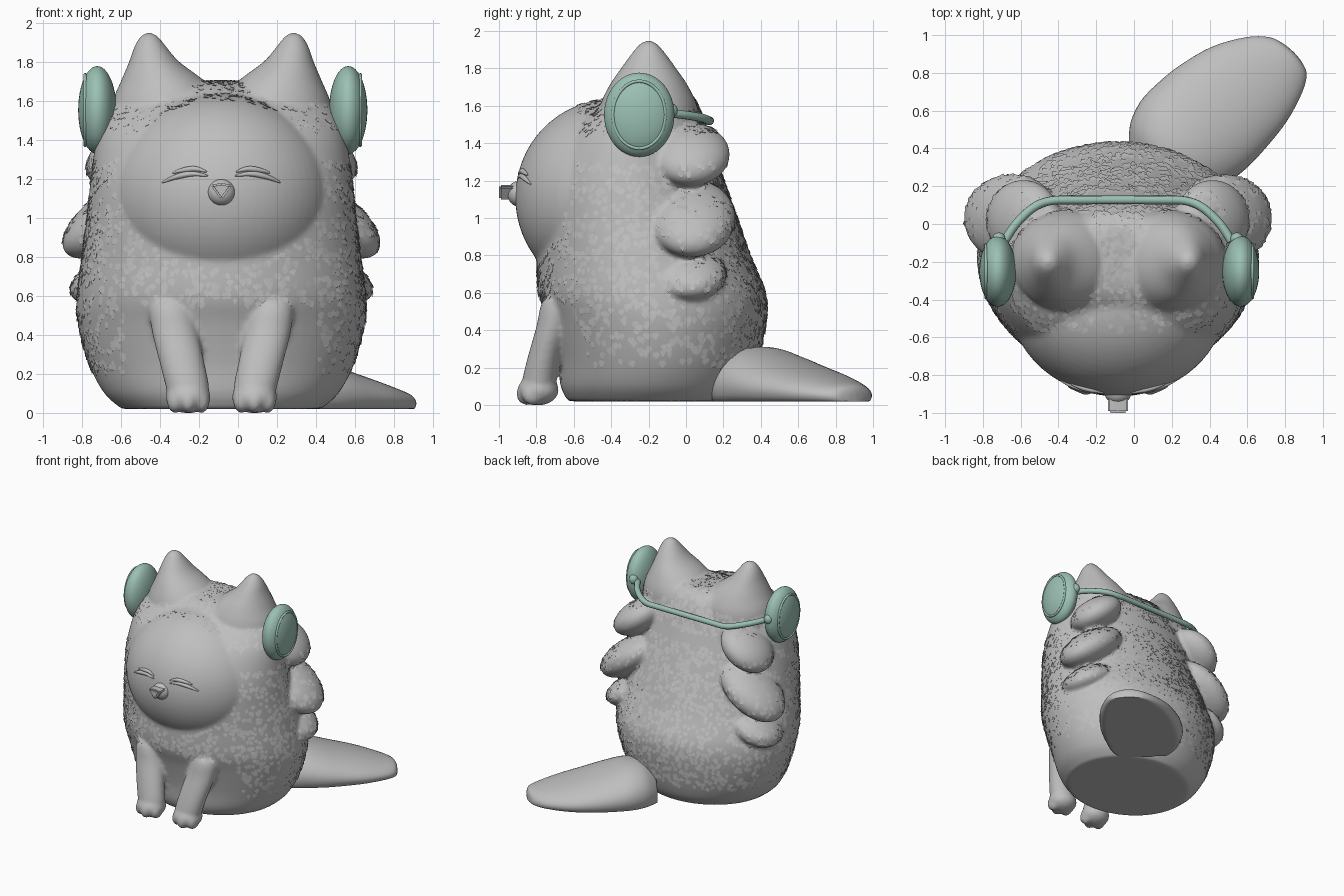
import bpy, bmesh, math, random
from mathutils import Vector
from mathutils.bvhtree import BVHTree

random.seed(4)
if "Cube" in bpy.data.objects:
    bpy.data.objects.remove(bpy.data.objects["Cube"])
CX = -0.085  # the body's own centre line


def material(name, rgb):
    m = bpy.data.materials.new(name)
    m.use_nodes = True
    m.diffuse_color = (*rgb, 1)
    m.node_tree.nodes["Principled BSDF"].inputs["Base Color"].default_value = (*rgb, 1)
    return m


GREY = material("fur grey", (0.52, 0.52, 0.52))
GREEN = material("sage green", (0.33, 0.53, 0.45))


def select(obs):
    bpy.ops.object.select_all(action="DESELECT")
    for ob in obs:
        ob.select_set(True)
    bpy.context.view_layer.objects.active = obs[0]


def finish(name, bm, mat=GREY, angle=60):
    bmesh.ops.recalc_face_normals(bm, faces=bm.faces)
    me = bpy.data.meshes.new(name)
    bm.to_mesh(me)
    bm.free()
    ob = bpy.data.objects.new(name, me)
    bpy.context.collection.objects.link(ob)
    me.materials.append(mat)
    select([ob])
    bpy.ops.object.shade_smooth_by_angle(angle=math.radians(angle))
    return ob


def smooth_path(rows, steps):
    """Catmull-Rom through rows of numbers."""
    rows = [Vector(r) for r in rows]
    out = []
    for i in range(len(rows) - 1):
        a, b, c, d = (rows[min(max(i + k, 0), len(rows) - 1)] for k in (-1, 0, 1, 2))
        for s in range(steps):
            t = s / steps
            out.append(0.5 * (2 * b + (c - a) * t + (2 * a - 5 * b + 4 * c - d) * t * t
                              + (3 * b - a - 3 * c + d) * t ** 3))
    return out + [rows[-1]]


def level_ring(s, a):
    """Horizontal ellipse: centre x, y, z, radius x, radius y."""
    return (s[0] + s[3] * math.cos(a), s[1] + s[4] * math.sin(a), s[2])


def tail_ring(s, a):
    """Upright ellipse across the tail, flattened underneath."""
    across = s[2] * math.cos(a) * math.sqrt(0.5)
    mid = 0.02 + 0.3 * (s[3] - 0.02)
    return (s[0] + across, s[1] - across, max(0.02, mid + (s[3] - mid) * math.sin(a)))


def loft(name, rows, ring=level_ring, steps=4, segs=48):
    bm = bmesh.new()
    rings = [[bm.verts.new(ring(s, math.tau * k / segs)) for k in range(segs)]
             for s in smooth_path(rows, steps)]
    for lo, hi in zip(rings, rings[1:]):
        for k in range(segs):
            j = (k + 1) % segs
            bm.faces.new((lo[k], lo[j], hi[j], hi[k]))
    bm.faces.new(rings[0])
    bm.faces.new(rings[-1])
    return finish(name, bm)


def ellipsoid(name, centre, radii, mat=GREY, lean=0.0, segs=32):
    """Sphere scaled to radii; lean slides its lower half along x."""
    bm = bmesh.new()
    bmesh.ops.create_uvsphere(bm, u_segments=segs, v_segments=segs // 2, radius=1)
    for v in bm.verts:
        z = v.co.z
        v.co = Vector(centre) + Vector([p * r for p, r in zip(v.co, radii)]) - Vector((lean * z, 0, 0))
    return finish(name, bm, mat)


def tube(name, points, radius, mat=GREY, taper=False):
    cu = bpy.data.curves.new(name, "CURVE")
    cu.dimensions = "3D"
    cu.bevel_depth, cu.bevel_resolution, cu.use_fill_caps = radius, 3, True
    path = smooth_path(points, 6)
    sp = cu.splines.new("POLY")
    sp.points.add(len(path) - 1)
    for i, (p, c) in enumerate(zip(sp.points, path)):
        p.co = (*c, 1)
        p.radius = 0.25 + math.sin(math.pi * i / (len(path) - 1)) if taper else 1
    ob = bpy.data.objects.new(name, cu)
    bpy.context.collection.objects.link(ob)
    cu.materials.append(mat)


# Body and head: height, half width, front, back
outline = [(0.02, 0.51, -0.63, 0.28), (0.1, 0.6, -0.67, 0.34), (0.25, 0.68, -0.69, 0.39),
           (0.45, 0.735, -0.74, 0.43), (0.6, 0.74, -0.79, 0.425), (0.8, 0.715, -0.8, 0.345),
           (1.0, 0.69, -0.81, 0.275), (1.2, 0.67, -0.79, 0.205), (1.4, 0.64, -0.7, 0.135),
           (1.53, 0.59, -0.59, 0.095), (1.62, 0.52, -0.46, 0.055), (1.67, 0.43, -0.38, 0.01),
           (1.695, 0.3, -0.3, -0.05), (1.7, 0.02, -0.19, -0.17)]
body = loft("body", [(CX, (f + b) / 2, z, w, (b - f) / 2) for z, w, f, b in outline], segs=72)

# Smooth round face
FACE_C, FACE_R = Vector((CX, -0.4, 1.11)), Vector((0.575, 0.513, 0.525))
fused = [body, ellipsoid("face", FACE_C, FACE_R, segs=64)]


def on_face(x, z):
    """Point on the front of the face, x measured from the centre line."""
    q = 1 - (x / FACE_R.x) ** 2 - ((z - FACE_C.z) / FACE_R.z) ** 2
    return (CX + x, FACE_C.y - FACE_R.y * math.sqrt(q), z)


# Muzzle and triangular nose
ellipsoid("muzzle", (CX, -0.895, 1.13), (0.07, 0.06, 0.068))
bm = bmesh.new()
corners = [(-0.058, 1.168), (0, 1.178), (0.058, 1.168), (0, 1.09)]
base = bm.faces.new([bm.verts.new((CX + x, -0.91, z)) for x, z in corners])
front = bmesh.ops.extrude_face_region(bm, geom=[base])["geom"]
bmesh.ops.translate(bm, vec=(0, -0.09, 0), verts=[g for g in front if isinstance(g, bmesh.types.BMVert)])
bmesh.ops.bevel(bm, geom=bm.edges[:], offset=0.01, segments=2, affect="EDGES")
finish("nose", bm)

for side, label in ((1, "left"), (-1, "right")):
    # Closed eye: lid fold above a lash line
    for part, pts, r in (("lash", [(0.07, 1.215), (0.15, 1.225), (0.23, 1.21), (0.305, 1.18)], 0.012),
                         ("eyelid", [(0.075, 1.235), (0.13, 1.25), (0.19, 1.245), (0.25, 1.23)], 0.012)):
        tube(f"{label}_{part}", [on_face(side * x, z) for x, z in pts], r, taper=True)

    # Ear
    ear = [(0.25, -0.2, 1.4, 0.33, 0.28), (0.268, -0.2, 1.58, 0.295, 0.265),
           (0.3, -0.2, 1.7, 0.215, 0.215), (0.345, -0.2, 1.8, 0.128, 0.148),
           (0.365, -0.2, 1.88, 0.08, 0.09), (0.37, -0.2, 1.93, 0.044, 0.047),
           (0.37, -0.2, 1.95, 0.01, 0.01)]
    fused.append(loft(f"{label}_ear", [(CX + side * x, y, z, a, b) for x, y, z, a, b in ear]))

    # Three overhanging ruffs down each flank
    for name, c, r, lean in (("upper", (0.5, 0.02, 1.34), (0.17, 0.215, 0.17), 0.1),
                             ("middle", (0.56, 0.03, 1.0), (0.2, 0.235, 0.21), 0.16),
                             ("lower", (0.58, 0.01, 0.7), (0.17, 0.21, 0.14), 0.1)):
        fused.append(ellipsoid(f"{label}_{name}_ruff", (CX + side * c[0], *c[1:]), r, lean=side * lean))

    # Front leg and three-toed paw
    leg = [(0.26, -0.64, 0.62, 0.05, 0.06), (0.26, -0.68, 0.55, 0.105, 0.09),
           (0.24, -0.71, 0.42, 0.117, 0.09), (0.2, -0.76, 0.25, 0.115, 0.088),
           (0.172, -0.785, 0.12, 0.11, 0.09), (0.17, -0.785, 0.04, 0.09, 0.07)]
    fused.append(loft(f"{label}_front_leg", [(CX + side * x, y, z, a, b) for x, y, z, a, b in leg]))
    fused.append(ellipsoid(f"{label}_paw", (CX + side * 0.17, -0.79, 0.08), (0.116, 0.11, 0.082)))
    for t in (-1, 0, 1):
        fused.append(ellipsoid(f"{label}_toe", (CX + side * 0.17 + t * 0.068, -0.85 + 0.03 * abs(t), 0.06),
                               (0.042, 0.06, 0.062), segs=20))

    # Ear cup, outer ring and hinge
    cup = Vector((CX + 0.007 + side * 0.643, -0.25, 1.552))
    ellipsoid(f"{label}_ear_cup", cup, (0.098, 0.188, 0.225), GREEN, segs=48)
    ring = [cup + Vector((side * 0.062, 0.14 * math.cos(a), 0.18 * math.sin(a)))
            for a in (math.tau * k / 12 for k in range(13))]
    tube(f"{label}_cup_ring", ring, 0.009, GREEN)
    ellipsoid(f"{label}_hinge", (CX + side * 0.63, -0.08, 1.575), (0.035, 0.035, 0.04), GREEN, segs=20)

# Band behind the head
half = [(0.6, -0.09, 1.56), (0.54, 0.0, 1.55), (0.45, 0.085, 1.535), (0.36, 0.122, 1.52), (0.22, 0.127, 1.52)]
band = [(CX - x, y, z) for x, y, z in half] + [(CX + x, y, z) for x, y, z in reversed(half)]
tube("headband", band, 0.023, GREEN)

# Tail: centre x, y, half width, top height
loft("tail", [(0.12, 0.27, 0.21, 0.24), (0.18, 0.34, 0.28, 0.3), (0.26, 0.43, 0.315, 0.31),
              (0.36, 0.52, 0.325, 0.275), (0.47, 0.62, 0.315, 0.23), (0.61, 0.74, 0.28, 0.18),
              (0.74, 0.84, 0.21, 0.135), (0.815, 0.89, 0.14, 0.11), (0.84, 0.905, 0.07, 0.085),
              (0.845, 0.91, 0.01, 0.05)], ring=tail_ring)

# Melt the body parts into one sculpted skin
select(fused)
bpy.ops.object.join()
remesh = body.modifiers.new("melt", "REMESH")
remesh.mode, remesh.voxel_size = "VOXEL", 0.014
soften = body.modifiers.new("soften", "SMOOTH")
soften.factor, soften.iterations = 0.5, 7
for mod in (remesh.name, soften.name):
    bpy.ops.object.modifier_apply(modifier=mod)
bpy.ops.object.shade_smooth_by_angle(angle=math.radians(50))

# Fur: small overlapping scales scattered over the skin
bm = bmesh.new()
bm.from_mesh(body.data)
skin = BVHTree.FromBMesh(bm)
bm.free()
bm = bmesh.new()
for _ in range(4200):
    a, z = random.uniform(0, math.tau), random.uniform(0.2, 1.72)
    out = Vector((math.cos(a), math.sin(a), 0.25 if z > 1.3 else 0.0))
    p, n = skin.ray_cast(Vector((CX, -0.2, z)) + 2 * out, -out)[:2]
    if not p:
        continue
    dx = abs(p.x - CX)
    in_face = p.y < -0.3 and (dx / 0.53) ** 2 + ((p.z - 1.17) / 0.43) ** 2 < 1
    belly = p.y < -0.35 and p.z < 0.55 and dx < 0.5
    on_ear = p.z > 1.58 and dx > 0.14 and p.y > -0.45
    if in_face or belly or on_ear or p.z < 0.2 or n.z < -0.4:
        continue
    down = Vector((random.uniform(-0.6, 0.6), 0.15, -1))
    down = (down - n * down.dot(n)).normalized()
    across = n.cross(down) * random.uniform(0.012, 0.022)
    size = random.uniform(0.03, 0.045)
    top = bm.verts.new(p - down * size - n * 0.004)
    tip = bm.verts.new(p + down * size * 0.6 + n * 0.006)
    under = bm.verts.new(p - n * 0.01)
    l, r = (bm.verts.new(p + s * across + n * 0.002) for s in (1, -1))
    for f in ((top, l, tip), (top, tip, r), (l, under, tip), (r, tip, under), (top, r, under), (top, under, l)):
        bm.faces.new(f)
finish("fur_locks", bm, angle=40)
